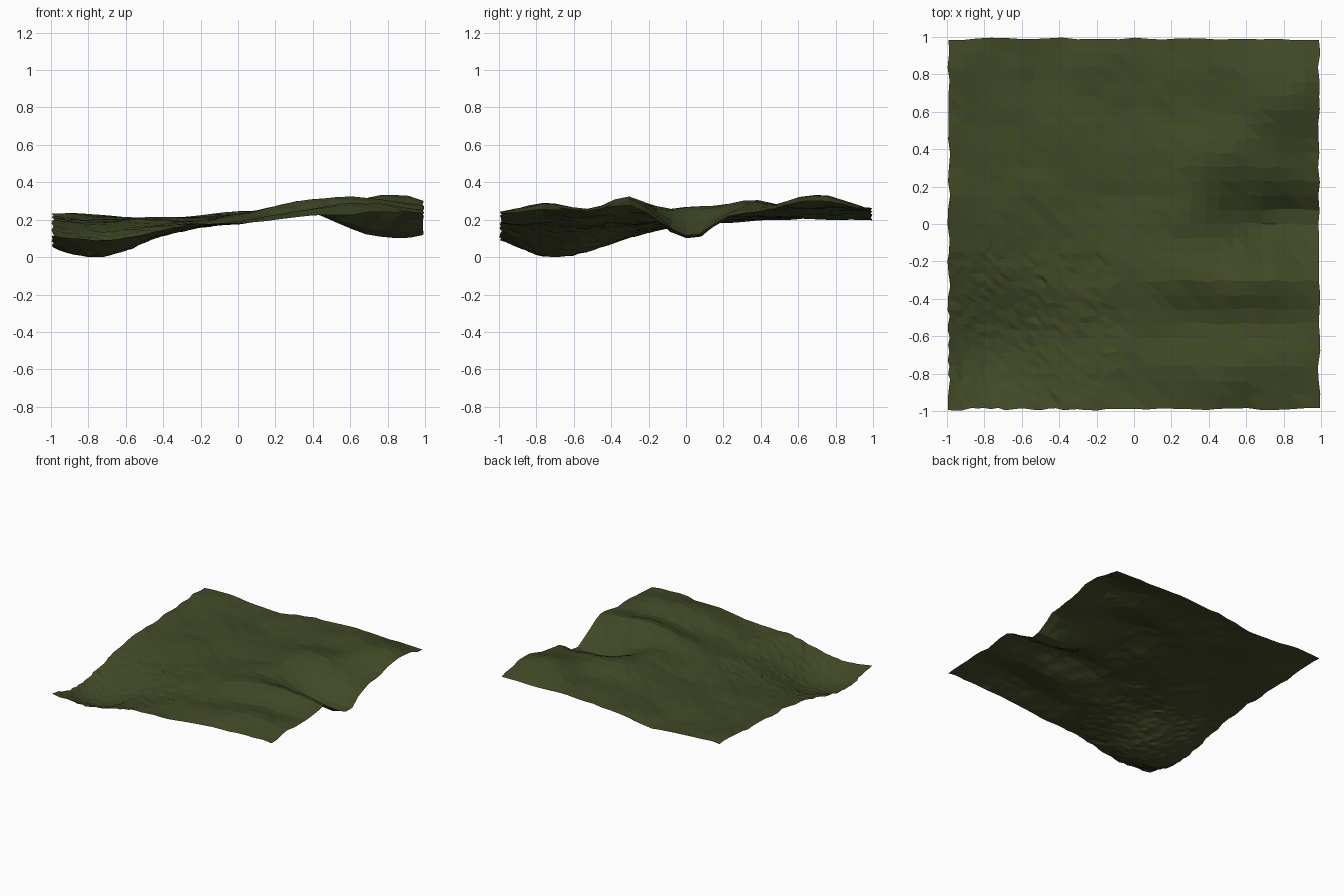
import bpy, bmesh, math, random
from mathutils import Vector, noise

if "Cube" in bpy.data.objects:
    bpy.data.objects.remove(bpy.data.objects["Cube"])

random.seed(4)

# hills and hollows: amplitude, centre x, centre y, spread x, spread y
BUMPS = [
    (-0.185, -0.77, -0.67, 0.26, 0.31),  # hollow in the front left
    (-0.035, -0.05, -0.75, 0.28, 0.32),  # shallow dip along the front
    (0.105, 0.82, 0.70, 0.20, 0.17),     # back right hill
    (0.08, 0.40, 0.36, 0.22, 0.13),      # crest behind the gully
    (0.10, 0.58, -0.30, 0.36, 0.11),     # crest in front of the gully
    (0.065, 0.60, -0.76, 0.32, 0.15),    # front right hill
    (0.045, 0.26, 0.02, 0.16, 0.18),     # mound at the head of the gully
    (0.05, 0.25, 0.85, 0.28, 0.22),      # back rise
    (0.035, -1.00, 1.00, 0.30, 0.40),    # back left corner
]


def smooth(a, b, v):
    t = min(1, max(0, (v - a) / (b - a)))
    return t * t * (3 - 2 * t)


def height(x, y):
    z = 0.206 + 0.02 * x
    for amp, cx, cy, sx, sy in BUMPS:
        z += amp * math.exp(-0.5 * (((x - cx) / sx) ** 2 + ((y - cy) / sy) ** 2))
    # gully running out through the right edge, steeper on its far side
    width = 0.10 if y > 0.03 else 0.135
    depth = 0.14 * smooth(0.32, 0.88, x) - 0.02 * smooth(0.9, 1.0, x)
    z -= depth * math.exp(-0.5 * ((y - 0.03) / width) ** 2)
    return z + 0.016 * noise.noise(Vector((x * 4, y * 4, 1.7)))


# ground sheet, with a finer patch over the hollow
bm = bmesh.new()
bmesh.ops.create_grid(bm, x_segments=26, y_segments=26, size=0.99)
patch = [e for e in bm.edges
         if all(v.co.x < -0.1 and v.co.y < -0.15 for v in e.verts)]
bmesh.ops.subdivide_edges(bm, edges=patch, cuts=1, use_grid_fill=True)
bmesh.ops.triangulate(bm, faces=bm.faces[:])

for v in bm.verts:
    x, y = v.co.x, v.co.y
    v.co.x = x + random.uniform(-0.007, 0.007)
    v.co.y = y + random.uniform(-0.007, 0.007)
    v.co.z = height(x, y) + random.uniform(-0.004, 0.004)

# rest the lowest point on z = 0
low = min(v.co.z for v in bm.verts)
for v in bm.verts:
    v.co.z -= low
bm.normal_update()
mesh = bpy.data.meshes.new("ground")
bm.to_mesh(mesh)
bm.free()
ground = bpy.data.objects.new("ground", mesh)
bpy.context.collection.objects.link(ground)

# olive green
mat = bpy.data.materials.new("olive_grass")
mat.diffuse_color = (0.053, 0.067, 0.02, 1)
mat.use_nodes = True
mat.node_tree.nodes["Principled BSDF"].inputs["Base Color"].default_value = mat.diffuse_color
mesh.materials.append(mat)
